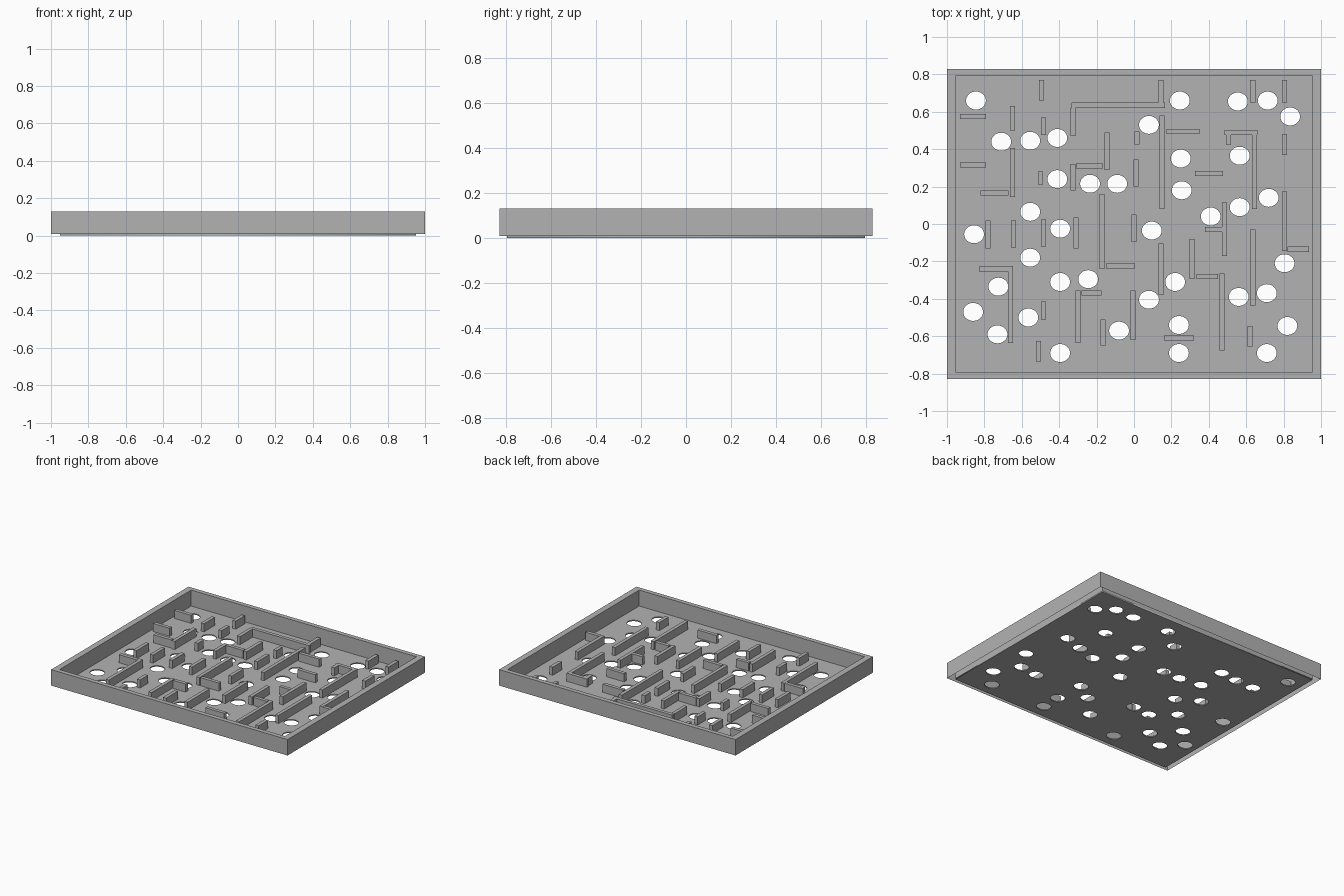
import bpy, bmesh, math

if "Cube" in bpy.data.objects:
    bpy.data.objects.remove(bpy.data.objects["Cube"], do_unlink=True)

grey = bpy.data.materials.new("plain grey")
grey.use_nodes = True
colour = (0.45, 0.45, 0.45, 1)
grey.diffuse_color = colour
grey.node_tree.nodes["Principled BSDF"].inputs["Base Color"].default_value = colour

UNIT = 0.01            # the layout lists below are in hundredths
OUTER = (1.0, 0.83)    # half sizes of the tray
INNER = (0.953, 0.795)
RIM_TOP, RIM_BOTTOM = 0.13, 0.008
FLOOR_TOP = 0.008
WALL_TOP, WALL_HALF = 0.07, 0.0135
HOLE = (0.053, 0.048)

# Centres of the drop holes (x, y)
holes = [
    (-84.5, 66), (-71, 44), (-55.5, 44.5), (-41, 46), (-41, 24), (-23.5, 21.5),
    (-9, 21.5), (8, 53), (24.5, 66), (55.5, 65.5), (71.5, 66), (83.5, 57.5),
    (56.5, 36.5), (25, 35), (25.5, 18), (72, 14), (56.5, 9), (41, 4),
    (9.5, -3.5), (-85.5, -5.5), (-55.5, 6.5), (-39.5, -2.5), (-55.5, -18),
    (-72.5, -33.5), (-86, -47), (-73, -59), (-56.5, -50), (-39.5, -31),
    (-24.5, -29.5), (-39.5, -69), (-8, -57), (8, -40.5), (22, -31), (24, -54),
    (24, -69), (56, -39), (71, -37), (80.5, -21), (82, -54.5), (71, -69),
]

# Walls running front to back (x, y start, y end)
long_walls = [
    (-49.5, 66, 77), (-65, 50, 63), (-48.5, 47.5, 57), (-32.5, 47, 62),
    (-14.5, 29, 49), (1.5, 42.5, 49.5), (14.5, 64, 77), (15, 8, 58),
    (63.5, 65, 77), (80.5, 65, 77), (80.5, 37, 48), (50.5, 42.5, 48),
    (64.5, 8, 48), (-65, 14.5, 40.5), (-50, 21, 28), (-32.5, 18, 32),
    (1, 20, 34.5), (-17, -24, 16), (80.5, -14.5, 17.5), (48.5, -17, 11.5),
    (-78, -13, 2), (-64.5, -12.5, 2), (-48.5, -12, 2.5), (-31, -13, 3.5),
    (0, -9.5, 5), (14.5, -38, -10.5), (31, -29.5, -8), (63.5, -43.5, -3),
    (47, -67.5, -26.5), (-66, -63.5, -22.5), (-48.5, -51, -41.5),
    (-30, -63.5, -35.5), (-16.5, -65, -51), (-0.5, -62, -35.5),
    (-51, -73.5, -62.5), (62, -65.5, -54.5),
]

# Walls running left to right (y, x start, x end)
cross_walls = [
    (57.5, -93, -79), (31.5, -93, -79), (63.5, -33.5, 16.5), (49.5, 17.5, 35),
    (49, 48.5, 66), (27, 32.5, 47.5), (31, -31, -16.5), (16.5, -82, -67),
    (-3, 38, 47), (-13.5, 82, 93.5), (-24, -83, -67.5), (-22.5, -15, 0.5),
    (-37, -28, -17.5), (-28, 33.5, 45), (-61, 16, 32),
]


def add_object(name, mesh):
    obj = bpy.data.objects.new(name, mesh)
    mesh.materials.clear()
    mesh.materials.append(grey)
    bpy.context.collection.objects.link(obj)
    return obj


def rectangle(half):
    hx, hy = half
    return [(-hx, -hy), (hx, -hy), (hx, hy), (-hx, hy)]


# Rim: a folded skin, open underneath
bm = bmesh.new()
loops = []
for half, z in ((OUTER, RIM_BOTTOM), (OUTER, RIM_TOP), (INNER, RIM_TOP), (INNER, FLOOR_TOP)):
    loops.append([bm.verts.new((x, y, z)) for x, y in rectangle(half)])
for low, high in zip(loops, loops[1:]):
    for i in range(4):
        j = (i + 1) % 4
        bm.faces.new((low[i], low[j], high[j], high[i]))
mesh = bpy.data.meshes.new("rim")
bm.to_mesh(mesh)
bm.free()
add_object("rim", mesh)

# Floor: a filled outline with the holes left open, thickened
curve = bpy.data.curves.new("floor_outline", "CURVE")
curve.dimensions = "2D"
curve.fill_mode = "BOTH"
curve.extrude = FLOOR_TOP / 2


def add_outline(points):
    spline = curve.splines.new("POLY")
    spline.points.add(len(points) - 1)
    for p, (x, y) in zip(spline.points, points):
        p.co = (x, y, 0, 1)
    spline.use_cyclic_u = True


add_outline(rectangle(INNER))
SIDES = 32
angles = [math.tau * i / SIDES for i in range(SIDES)]
for cx, cy in holes:
    add_outline([(cx * UNIT + HOLE[0] * math.cos(a), cy * UNIT + HOLE[1] * math.sin(a))
                 for a in angles])
outline = bpy.data.objects.new("floor_outline", curve)
bpy.context.collection.objects.link(outline)
bpy.context.view_layer.update()
evaluated = outline.evaluated_get(bpy.context.evaluated_depsgraph_get())
floor = add_object("floor", bpy.data.meshes.new_from_object(evaluated))
floor.location.z = FLOOR_TOP / 2
bpy.data.objects.remove(outline, do_unlink=True)


# Maze walls: plain boxes standing through the floor
def add_box(bm, x0, x1, y0, y1, z0, z1):
    made = bmesh.ops.create_cube(bm, size=1)["verts"]
    bmesh.ops.scale(bm, verts=made, vec=(x1 - x0, y1 - y0, z1 - z0))
    bmesh.ops.translate(bm, verts=made, vec=((x0 + x1) / 2, (y0 + y1) / 2, (z0 + z1) / 2))


def add_walls(name, walls, along_y):
    bm = bmesh.new()
    for wall in walls:
        centre, start, end = (v * UNIT for v in wall)
        across = (centre - WALL_HALF, centre + WALL_HALF)
        span = (start, end)
        xs, ys = (across, span) if along_y else (span, across)
        add_box(bm, *xs, *ys, 0, WALL_TOP)
    mesh = bpy.data.meshes.new(name)
    bm.to_mesh(mesh)
    bm.free()
    add_object(name, mesh)


add_walls("long_walls", long_walls, True)
add_walls("cross_walls", cross_walls, False)
